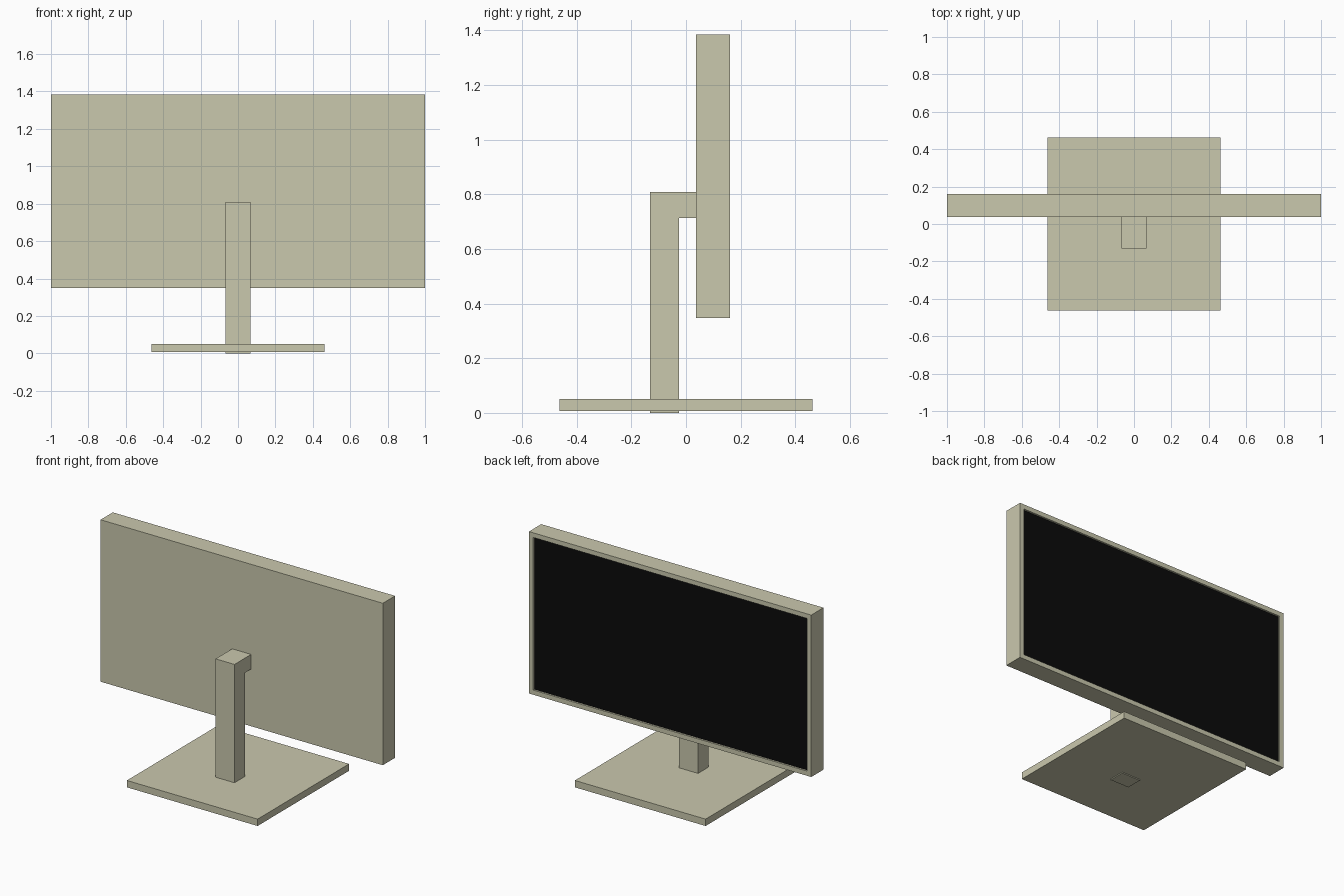
import bpy, bmesh
from mathutils import Vector

if "Cube" in bpy.data.objects:
    bpy.data.objects.remove(bpy.data.objects["Cube"])


def finish(name, bm):
    bmesh.ops.recalc_face_normals(bm, faces=bm.faces)
    mesh = bpy.data.meshes.new(name)
    bm.to_mesh(mesh)
    bm.free()
    obj = bpy.data.objects.new(name, mesh)
    bpy.context.collection.objects.link(obj)
    return obj


def box(lo, hi):
    bm = bmesh.new()
    bmesh.ops.create_cube(bm, size=1)
    lo, hi = Vector(lo), Vector(hi)
    bmesh.ops.scale(bm, vec=hi - lo, verts=bm.verts)
    bmesh.ops.translate(bm, vec=(lo + hi) / 2, verts=bm.verts)
    return bm


def material(name, color):
    mat = bpy.data.materials.new(name)
    mat.diffuse_color = color
    mat.use_nodes = True
    mat.node_tree.nodes["Principled BSDF"].inputs["Base Color"].default_value = mat.diffuse_color
    return mat


casing = material("casing", (0.59, 0.58, 0.42, 1))
black = material("screen_black", (0.003, 0.003, 0.003, 1))

# Square foot plate
base = finish("base", box((-0.463, -0.463, 0.006), (0.463, 0.463, 0.05)))
base.data.materials.append(casing)

# Stand: upright with a short arm to the display, profile in y/z
profile = [(-0.131, 0), (-0.026, 0), (-0.026, 0.714), (0.037, 0.714),
           (0.037, 0.808), (-0.131, 0.808)]
bm = bmesh.new()
side = bm.faces.new([bm.verts.new((-0.067, y, z)) for y, z in profile])
ext = bmesh.ops.extrude_face_region(bm, geom=[side])
bmesh.ops.translate(bm, vec=(0.134, 0, 0),
                    verts=[v for v in ext["geom"] if isinstance(v, bmesh.types.BMVert)])
stand = finish("stand", bm)
stand.data.materials.append(casing)

# Display: box with a bezel and a slightly recessed black panel on the +y side
bm = box((-1, 0.037, 0.348), (1, 0.161, 1.385))
panel = max(bm.faces, key=lambda f: f.calc_center_median().y)
bmesh.ops.inset_region(bm, faces=[panel], thickness=0.042)
bmesh.ops.inset_region(bm, faces=[panel], thickness=0, depth=-0.012)
panel.material_index = 1
display = finish("display", bm)
display.data.materials.append(casing)
display.data.materials.append(black)
